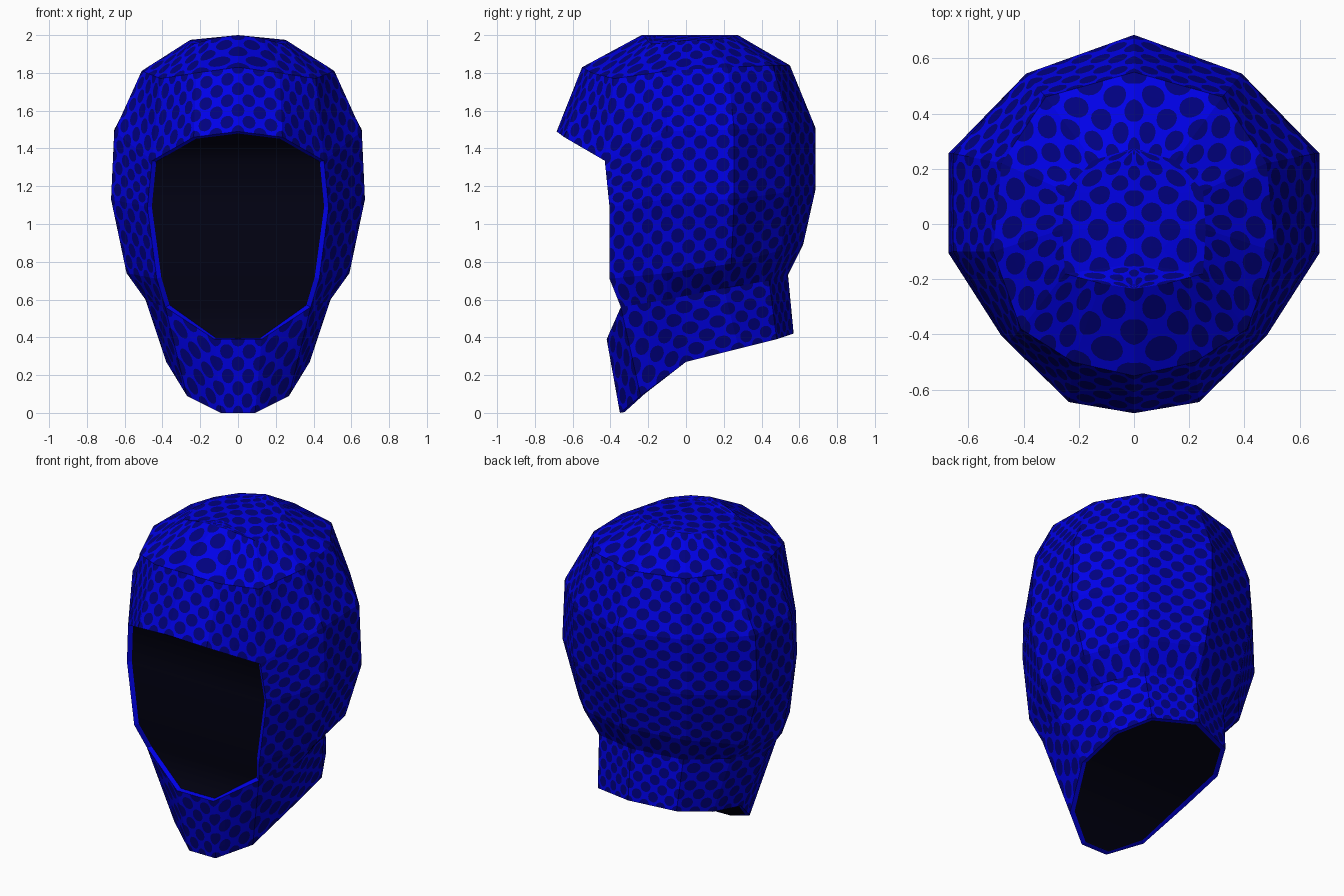
import bpy, bmesh, math
from mathutils import Vector

if "Cube" in bpy.data.objects:
    bpy.data.objects.remove(bpy.data.objects["Cube"])

def material(name, rgb):
    m = bpy.data.materials.new(name)
    m.diffuse_color = (*rgb, 1)
    m.use_nodes = True
    m.node_tree.nodes["Principled BSDF"].inputs["Base Color"].default_value = m.diffuse_color
    return m

BLUE = material("bright blue", (0.0, 0.0, 0.82))
NAVY = material("navy spots", (0.0, 0.0, 0.21))
DARK = material("near black lining", (0.0008, 0.0008, 0.007))

# Right half of the hood: each ring runs from front centre to back centre
CROWN = [(0, -.235, 2.0), (.12, -.215, 1.985), (.25, -.18, 1.95), (.26, -.02, 1.97),
         (.25, .12, 1.975), (.15, .23, 1.985), (0, .275, 2.0)]
RIDGE = [(0, y * (.8 if x else 1), 2.0) for x, y, z in CROWN]
SEAM = [(0, -.55, 1.83), (.22, -.50, 1.80), (.41, -.38, 1.77), (.51, -.10, 1.81),
        (.48, .22, 1.83), (.32, .46, 1.84), (0, .55, 1.84)]
BROW = [(0, -.685, 1.49), (.235, -.645, 1.46), (.455, -.43, 1.335), (.655, -.10, 1.49),
        (.655, .255, 1.50), (.39, .545, 1.51), (0, .685, 1.51)]
CHEEK = [None, None, (.48, -.405, 1.09), (.672, -.105, 1.13),
         (.672, .255, 1.13), (.39, .545, 1.17), (0, .685, 1.18)]
JAW = [None, None, (.43, -.405, .71), (.59, -.10, .74),
       (.57, .24, .79), (.35, .50, .86), (0, .62, .89)]
NECK = [(0, -.42, .39), (.125, -.42, .39), (.385, -.345, .56), (.49, -.10, .60),
        (.45, .20, .66), (.29, .44, .70), (0, .54, .73)]
HEM = [(0, -.35, 0), (.09, -.35, 0), (.27, -.24, .09), (.38, 0, .27),
       (.38, .28, .34), (.27, .48, .39), (0, .57, .42)]
RINGS = [RIDGE, CROWN, SEAM, BROW, CHEEK, JAW, NECK, HEM]

# Spots across and down each band of panels
SIDE = [2, 3, 3, 3, 3, 3]
NX = [[1] * 6, [1, 2, 2, 2, 2, 2], SIDE, SIDE, SIDE, SIDE, [1, 2, 2, 2, 2, 3]]
NY = [2, 2, 3, 3, 3, 1, 3]

def patches():
    """Every four-cornered panel on both sides, with its spot counts."""
    for i in range(len(RINGS) - 1):
        for j in range(6):
            q = [RINGS[i][j], RINGS[i][j + 1], RINGS[i + 1][j + 1], RINGS[i + 1][j]]
            if None in q:
                continue                                             # face opening
            for s in (1, -1):
                yield [Vector((s * p[0], p[1], p[2])) for p in q], NX[i][j], NY[i]

def outward(bm):
    for f in bm.faces:
        f.normal_update()
        c = f.calc_center_median()
        ref = Vector((0, 0, min(1.5, max(.6, c.z))))
        if f.normal.dot(c - ref) < 0:
            f.normal_flip()
    bm.normal_update()

def finish(bm, name, mats):
    me = bpy.data.meshes.new(name)
    bm.to_mesh(me)
    bm.free()
    for m in mats:
        me.materials.append(m)
    ob = bpy.data.objects.new(name, me)
    bpy.context.collection.objects.link(ob)
    return ob

# Quarter of a repeating cell: spot at the corner, spot at the centre, gap between
N, R = 4, .295
A = [(R * math.cos(k * math.pi / 2 / N), R * math.sin(k * math.pi / 2 / N)) for k in range(N + 1)]
B = [(.5 - y, .5 - x) for x, y in A]
QUARTER = [([(0, 0)] + A, 1), ([(.5, .5)] + B, 1),
           ([A[0], (.5, 0), B[0]], 0), ([A[N], B[N], (0, .5)], 0)]
QUARTER += [([A[k], B[k], B[k + 1], A[k + 1]], 0) for k in range(N)]

# Spotted outer hood
bm = bmesh.new()
for q, nx, ny in patches():
    for cx in range(nx):
        for cy in range(ny):
            for fx in (0, 1):
                for fy in (0, 1):
                    for pts, mat in QUARTER:
                        vs = []
                        for x, y in pts:
                            u = (cx + (1 - x if fx else x)) / nx
                            v = (cy + (1 - y if fy else y)) / ny
                            p = q[0].lerp(q[1], u).lerp(q[3].lerp(q[2], u), v)
                            vs.append(bm.verts.new(p))
                        bm.faces.new(vs).material_index = mat
bmesh.ops.remove_doubles(bm, verts=bm.verts[:], dist=1e-4)
outward(bm)
finish(bm, "spotted_hood", [BLUE, NAVY])

# Plain shell, used only to find the edges of the face opening and the hem
bm = bmesh.new()
for q, nx, ny in patches():
    pts = [p for k, p in enumerate(q) if (p - q[k - 1]).length > 1e-5]
    bm.faces.new([bm.verts.new(p) for p in pts])
bmesh.ops.remove_doubles(bm, verts=bm.verts[:], dist=1e-4)
outward(bm)
inner = {v: v.co - v.normal * .028 for v in bm.verts}

# Bright rim around both openings
rim = bmesh.new()
for e in bm.edges:
    if e.is_boundary:
        a, b = e.verts
        rim.faces.new([rim.verts.new(p) for p in (a.co, b.co, inner[b], inner[a])])
bmesh.ops.remove_doubles(rim, verts=rim.verts[:], dist=1e-4)
bmesh.ops.recalc_face_normals(rim, faces=rim.faces[:])
finish(rim, "opening_rim", [BLUE])

# Dark sheets closing the face opening and the neck, strung between the two sides
def sheet(name, path, facing):
    near = lambda p: inner[min(bm.verts, key=lambda v: (v.co - Vector(p)).length)]
    rows = [near(p) for p in path]
    sh = bmesh.new()
    for a, b in zip(rows, rows[1:]):
        mirrored = [Vector((-p.x, p.y, p.z)) for p in (b, a)]
        f = sh.faces.new([sh.verts.new(p) for p in [a, b] + mirrored])
        f.normal_update()
        if f.normal.dot(facing) < 0:
            f.normal_flip()
    bmesh.ops.remove_doubles(sh, verts=sh.verts[:], dist=1e-4)
    bmesh.ops.dissolve_degenerate(sh, edges=sh.edges[:], dist=1e-4)
    for f in sh.faces:
        f.smooth = True
    finish(sh, name, [DARK])

sheet("face_sheet", BROW[:3] + [CHEEK[2], JAW[2], NECK[2], NECK[1]], Vector((0, -1, -.3)))
sheet("neck_sheet", HEM[1:], Vector((0, .3, -1)))
bm.free()
